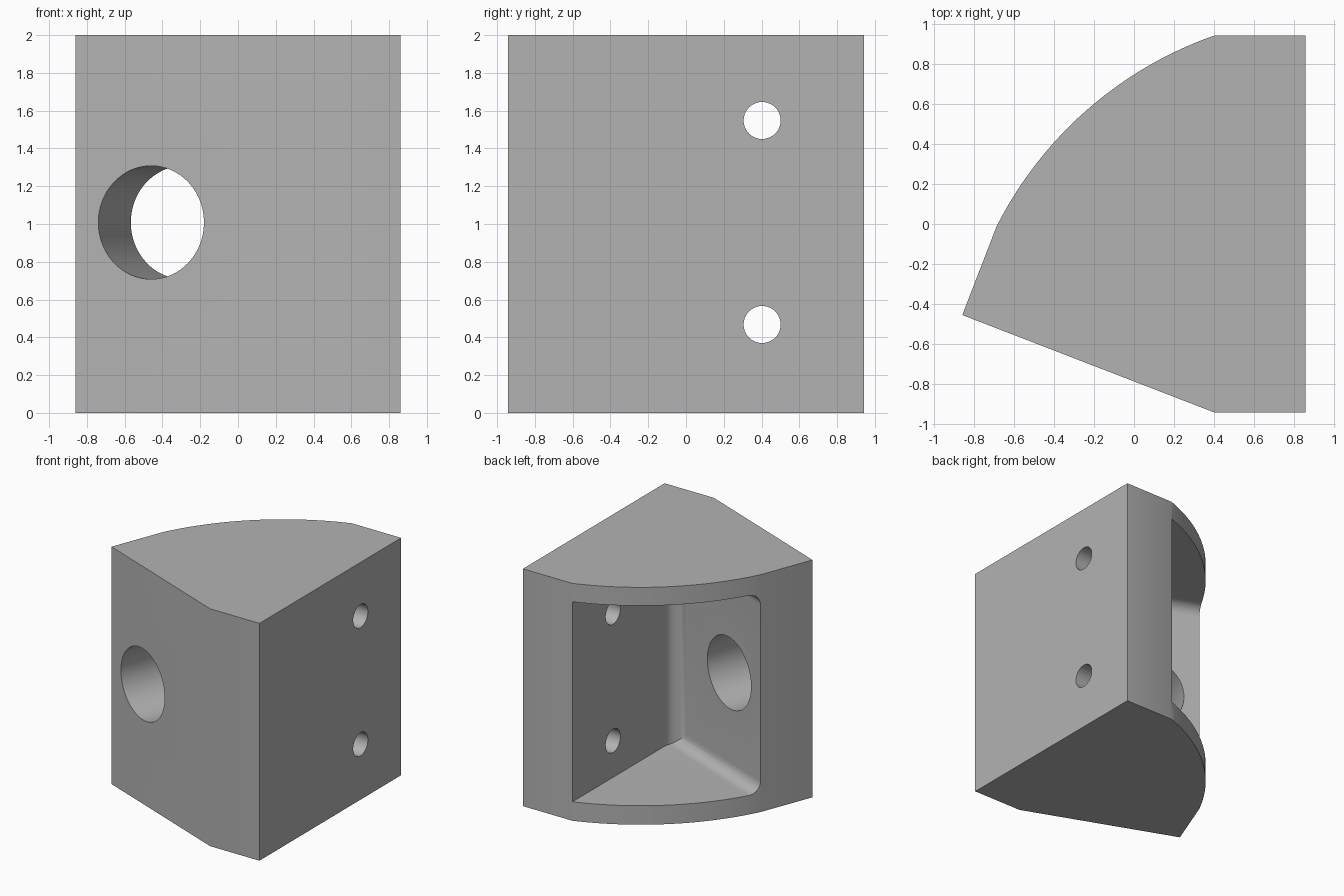
import bpy, bmesh, math
from mathutils import Vector

cube = bpy.data.objects.get("Cube")
if cube:
    bpy.data.objects.remove(cube, do_unlink=True)

grey = bpy.data.materials.new("plain_grey")
grey.use_nodes = True
grey.diffuse_color = (0.45, 0.45, 0.45, 1)
grey.node_tree.nodes["Principled BSDF"].inputs["Base Color"].default_value = (0.45, 0.45, 0.45, 1)

UP = Vector((0, 0, 1))


def prism(name, points, sweep):
    """Closed solid made by sweeping a flat outline along a vector."""
    bm = bmesh.new()
    face = bm.faces.new([bm.verts.new(p) for p in points])
    out = bmesh.ops.extrude_face_region(bm, geom=[face])
    moved = [g for g in out["geom"] if isinstance(g, bmesh.types.BMVert)]
    bmesh.ops.translate(bm, vec=sweep, verts=moved)
    bmesh.ops.recalc_face_normals(bm, faces=bm.faces)
    mesh = bpy.data.meshes.new(name)
    bm.to_mesh(mesh)
    bm.free()
    mesh.materials.append(grey)
    obj = bpy.data.objects.new(name, mesh)
    bpy.context.collection.objects.link(obj)
    return obj


def fillet(corner, a, b, radius, steps=10):
    """Arc rounding the corner between unit directions a and b."""
    half = a.angle(b) / 2
    centre = corner + (a + b).normalized() * radius / math.sin(half)
    start = corner + a * radius / math.tan(half) - centre
    end = corner + b * radius / math.tan(half) - centre
    return [centre + start.slerp(end, i / steps) * radius for i in range(steps + 1)]


def rod(name, centre, axis, radius, length, sides=64):
    """Cylinder centred on a point along an axis."""
    side = axis.cross(UP).normalized()
    ring = [centre - axis * length / 2
            + (side * math.cos(t) + UP * math.sin(t)) * radius
            for t in (math.tau * i / sides for i in range(sides))]
    return prism(name, ring, axis * length)


def combine(target, tool, operation):
    mod = target.modifiers.new(operation.lower(), "BOOLEAN")
    mod.operation, mod.solver, mod.object = operation, "EXACT", tool
    bpy.context.view_layer.objects.active = target
    bpy.ops.object.modifier_apply(modifier=mod.name)
    bpy.data.objects.remove(tool, do_unlink=True)


# Wedge outline: straight mounting side, slanted front, bowed back
front_end = Vector((0.40, -0.943, 0))
tip = Vector((-0.86, -0.456, 0))
along = (tip - front_end).normalized()
inward = Vector((-along.y, along.x, 0)) * -1
if inward.y < 0:
    inward.negate()
rim_a = tip + inward * 0.476
rim_b = Vector((0.40, 0.943, 0))
chord = rim_b - rim_a
bulge = Vector((-chord.y, chord.x, 0)).normalized()
sagitta = 0.14
radius = ((chord.length / 2) ** 2 + sagitta ** 2) / (2 * sagitta)
centre = (rim_a + rim_b) / 2 + bulge * (sagitta - radius)
bow = [centre + (rim_a - centre).slerp(rim_b - centre, i / 32) * radius for i in range(33)]
outline = [Vector((0.86, 0.943, 0)), Vector((0.86, -0.943, 0)), front_end, tip] + bow
body = prism("wedge_block", outline, UP * 2)

# Pocket: upright prism with a rounded inner corner
gap = 0.002
wall_x = rim_b.x - gap
wall_point = rim_a + inward * gap
corner = wall_point - along * ((wall_x - wall_point.x) / -along.x)
back = Vector((0, 1, 0))
plan = [corner + back * 3] + fillet(corner, back, along, 0.1)
plan += [corner + along * 3, corner + along * 3 + back * 3]
pocket = prism("pocket_cutter", plan, UP * 2)

# Pocket: rounded floor and ceiling edges along the slanted wall
low = wall_point + UP * 0.16
high = wall_point + UP * 1.845
section = [low + inward * 4] + fillet(low, inward, UP, 0.1)
section += fillet(high, -UP, inward, 0.1) + [high + inward * 4]
section = [p - along * 4 for p in section]
combine(pocket, prism("pocket_section", section, along * 8), "INTERSECT")
combine(body, pocket, "DIFFERENCE")

# Large hole through the slanted front wall
bore = tip.lerp(front_end, 0.4 / 1.26) + inward * 0.2 + UP * 1.008
combine(body, rod("front_bore_cutter", bore, inward, 0.3, 0.9), "DIFFERENCE")

# Two bolt holes through the mounting wall
for z in (0.468, 1.548):
    hole = rod("bolt_hole_cutter", Vector((0.63, 0.403, z)), Vector((1, 0, 0)), 0.098, 0.7, 40)
    combine(body, hole, "DIFFERENCE")

# Smooth the curved surfaces, keep hard edges
bpy.ops.object.select_all(action="DESELECT")
body.select_set(True)
bpy.context.view_layer.objects.active = body
bpy.ops.object.shade_smooth_by_angle(angle=math.radians(30))
